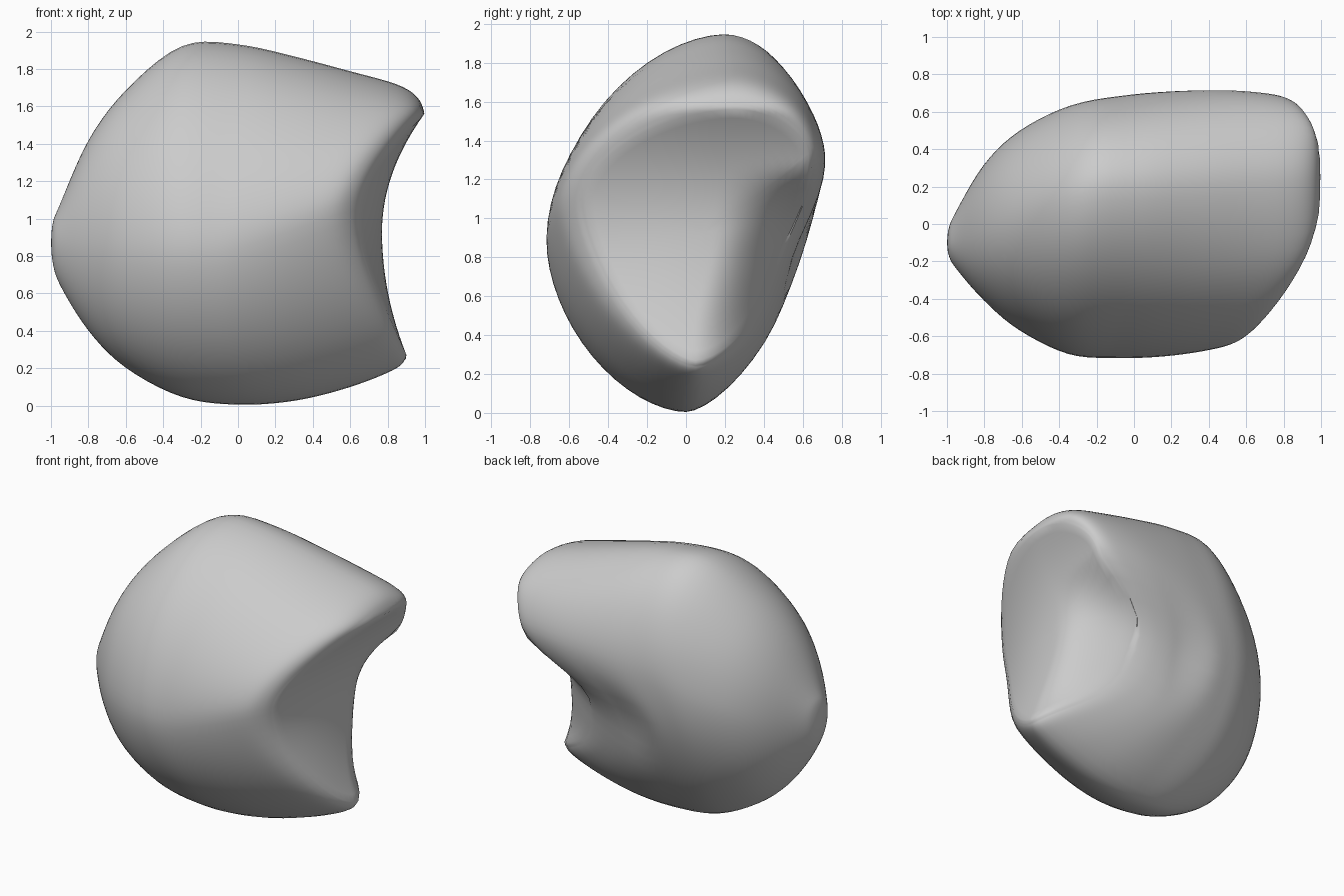
import bpy, bmesh, math

cube = bpy.data.objects.get("Cube")
if cube:
    bpy.data.objects.remove(cube, do_unlink=True)

SEGMENTS, STEPS, CAP_RINGS = 64, 5, 14

# Outline stations running from the rounded end to the hollow end
station = [-1, -.99, -.95, -.8, -.6, -.3, 0, .3, .6, .85, .96, 1]
top = [.87, .98, 1.08, 1.42, 1.69, 1.93, 1.935, 1.87, 1.79, 1.72, 1.65, 1.56]
bottom = [.87, .76, .64, .4, .2, .04, 0, .02, .09, .17, .22, .27]
front = [-.1, -.17, -.24, -.41, -.57, -.7, -.72, -.715, -.69, -.65, -.59, -.52]
back = [-.1, -.02, .07, .32, .5, .64, .69, .715, .72, .7, .67, .63]


def clamp(v):
    return max(0.0, min(1.0, v))


def ease(v):
    v = clamp(v)
    return v * v * (3 - 2 * v)


def mix(a, b, t):
    return a + (b - a) * t


def spline(keys, t):
    """Smooth curve through the keys, with t counted in keys."""
    i = min(int(t), len(keys) - 2)
    f = t - i
    a, b = keys[i], keys[i + 1]
    before = keys[i - 1] if i else 2 * a - b
    after = keys[i + 2] if i + 2 < len(keys) else 2 * b - a
    m, n = (b - before) / 2, (after - a) / 2
    return (a * (1 + 2 * f) * (1 - f) ** 2 + m * f * (1 - f) ** 2
            + b * f * f * (3 - 2 * f) + n * f * f * (f - 1))


def hollow(y, z):
    """Position in x of the saddle-shaped hollow end."""
    dz = z - .93
    dy = y - .15 + .11 * ease((.95 - z) / .6)
    x = .77 + (.57 if dz > 0 else .3) * dz * dz
    bend = .28 if dy < 0 else 3 * ease((1.28 - z) / .5)
    return x - bend * dy * dy


def section(t):
    """Closed skewed oval of four quarter arcs, with a groove in the back."""
    s, zt, zb, yf, yb = (spline(k, t) for k in (station, top, bottom, front, back))
    grow, late = clamp((s + 1) / .8), clamp(s)
    y_top, y_low = mix(-.1, .2, grow) + .05 * late, mix(-.1, 0, grow) + .05 * late
    z_front, z_back = .87 + .23 * late, mix(.87, 1.25, grow) + .06 * late
    groove = .1 * ease((s + .05) / .6) * (1 - .4 * late)
    points = []
    for i in range(SEGMENTS):
        a = math.tau * i / SEGMENTS
        c, d = math.cos(a), math.sin(a)
        upper, rear = c >= 0, d >= 0
        z_mid = z_back if rear else z_front
        y_mid = y_top if upper else y_low
        if upper:
            power = (.92 if rear else 1) + .13 * grow
        else:
            power = 1.05 + (.23 * grow - .1 * late if rear else .1 * grow + .15 * late)
        y = y_mid + ((yb if rear else yf) - y_mid) * abs(d) ** power
        z = z_mid + ((zt if upper else zb) - z_mid) * abs(c) ** power
        if rear:
            y -= groove * math.exp(-((z - .82) / .24) ** 2)
        x = s + min(hollow(y, z) - 1, 0) * ((s + 1) / 2) ** 2
        points.append((x, y, z))
    return points


# Body rings, then shrinking rings that line the hollow end
rings = [section(i / STEPS) for i in range(1, (len(station) - 1) * STEPS + 1)]
rim = rings[-1]
for k in range(1, CAP_RINGS):
    f = 1 - k / CAP_RINGS
    ring = []
    for _, y, z in rim:
        y, z = mix(.1, y, f), mix(.93, z, f)
        ring.append((hollow(y, z), y, z))
    rings.append(ring)

bm = bmesh.new()
loops = [[bm.verts.new(p) for p in ring] for ring in rings]
for a, b in zip(loops, loops[1:]):
    for i in range(SEGMENTS):
        j = (i + 1) % SEGMENTS
        bm.faces.new((a[i], a[j], b[j], b[i]))
for loop, tip in ((loops[0], (-1, -.1, .87)), (loops[-1], (hollow(.1, .93), .1, .93))):
    pole = bm.verts.new(tip)
    for i in range(SEGMENTS):
        bm.faces.new((loop[i], loop[(i + 1) % SEGMENTS], pole))
# Soften the bumps where the quarter arcs meet
for _ in range(3):
    body = [v for loop in loops[3:-CAP_RINGS - 2] for v in loop]
    bmesh.ops.smooth_vert(bm, verts=body, factor=.5,
                          use_axis_x=True, use_axis_y=True, use_axis_z=True)
bmesh.ops.recalc_face_normals(bm, faces=bm.faces)
mesh = bpy.data.meshes.new("hollowed_stone")
bm.to_mesh(mesh)
bm.free()

stone = bpy.data.objects.new("hollowed_stone", mesh)
bpy.context.collection.objects.link(stone)

# Plain grey surface
grey = bpy.data.materials.new("plain_grey")
grey.use_nodes = True
grey.diffuse_color = (.6, .6, .6, 1)
grey.node_tree.nodes["Principled BSDF"].inputs["Base Color"].default_value = (.6, .6, .6, 1)
mesh.materials.append(grey)

bpy.context.view_layer.objects.active = stone
stone.select_set(True)
bpy.ops.object.shade_smooth_by_angle(angle=math.radians(50))
